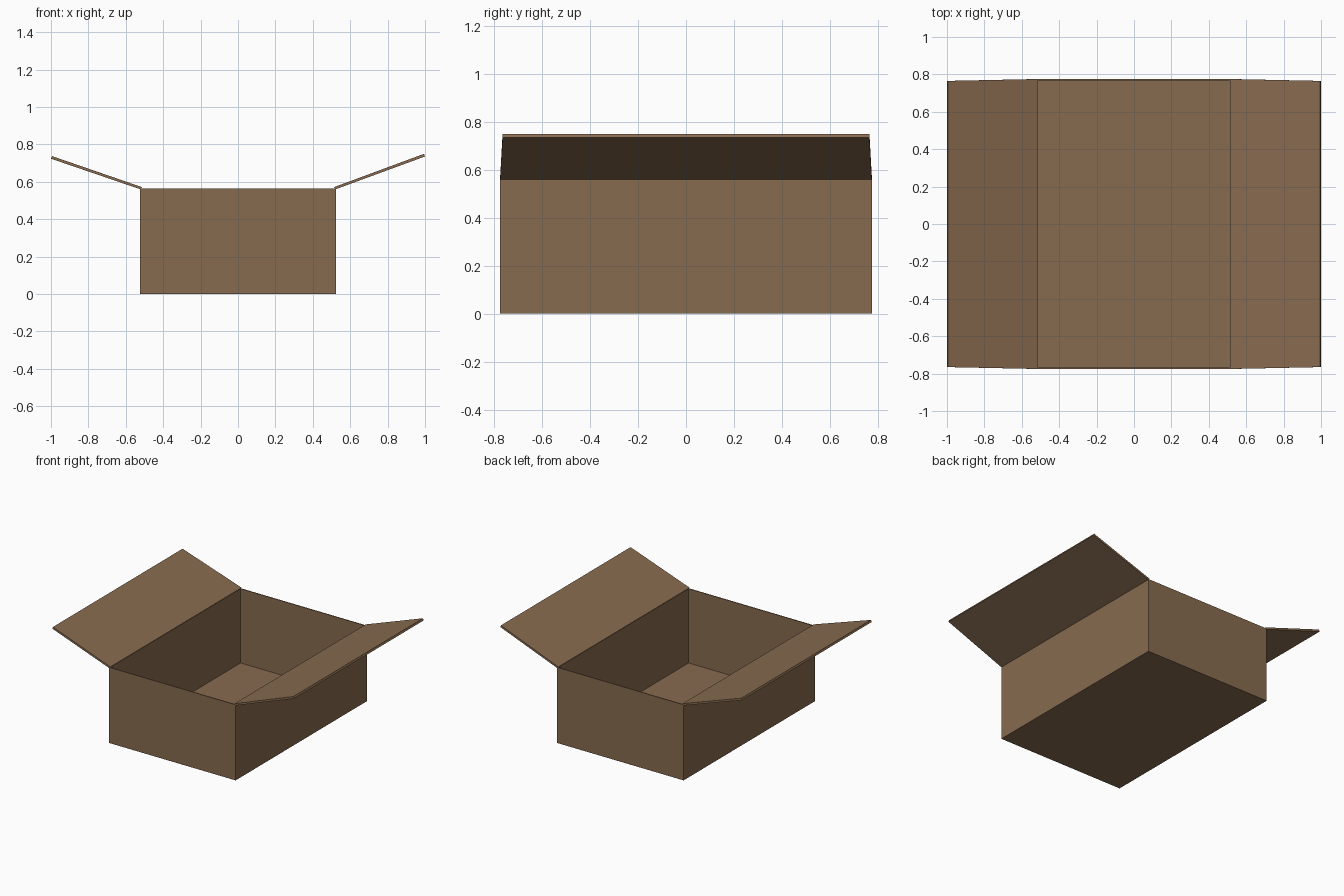
import bpy, bmesh

if "Cube" in bpy.data.objects:
    bpy.data.objects.remove(bpy.data.objects["Cube"])

cardboard = bpy.data.materials.new("brown_cardboard")
cardboard.diffuse_color = (0.245, 0.147, 0.080, 1)
cardboard.use_nodes = True
cardboard.node_tree.nodes["Principled BSDF"].inputs["Base Color"].default_value = cardboard.diffuse_color

HX, HY, H, T = 0.523, 0.775, 0.565, 0.01  # half width, half depth, height, wall


def finish(name, bm):
    bmesh.ops.recalc_face_normals(bm, faces=bm.faces)
    mesh = bpy.data.meshes.new(name)
    bm.to_mesh(mesh)
    bm.free()
    mesh.materials.append(cardboard)
    obj = bpy.data.objects.new(name, mesh)
    bpy.context.collection.objects.link(obj)
    return obj


# Open box body: cube with its top inset and pushed down to the floor
bm = bmesh.new()
bmesh.ops.create_cube(bm, size=1)
for v in bm.verts:
    v.co = (v.co.x * 2 * HX, v.co.y * 2 * HY, (v.co.z + 0.5) * H)
top = max(bm.faces, key=lambda f: f.calc_center_median().z)
bmesh.ops.inset_region(bm, faces=[top], thickness=T)
for v in top.verts:
    v.co.z = H
inner = bmesh.ops.extrude_discrete_faces(bm, faces=[top])["faces"][0]
for v in inner.verts:
    v.co.z = T
finish("box_body", bm)


# Side flaps: thin sloped panels hinged on the long walls, slightly tapered
def flap(name, side, tip_z):
    profile = [(HX, H - 0.005, HY), (1.0, tip_z - 0.014, HY - 0.01),
               (0.994, tip_z, HY - 0.01), (HX - T, H + 0.006, HY)]
    bm = bmesh.new()
    front = [bm.verts.new((side * x, -y, z)) for x, z, y in profile]
    back = [bm.verts.new((side * x, y, z)) for x, z, y in profile]
    bm.faces.new(front)
    bm.faces.new(back[::-1])
    for i in range(4):
        j = (i + 1) % 4
        bm.faces.new((front[i], front[j], back[j], back[i]))
    finish(name, bm)


flap("left_flap", -1, 0.737)
flap("right_flap", 1, 0.749)
